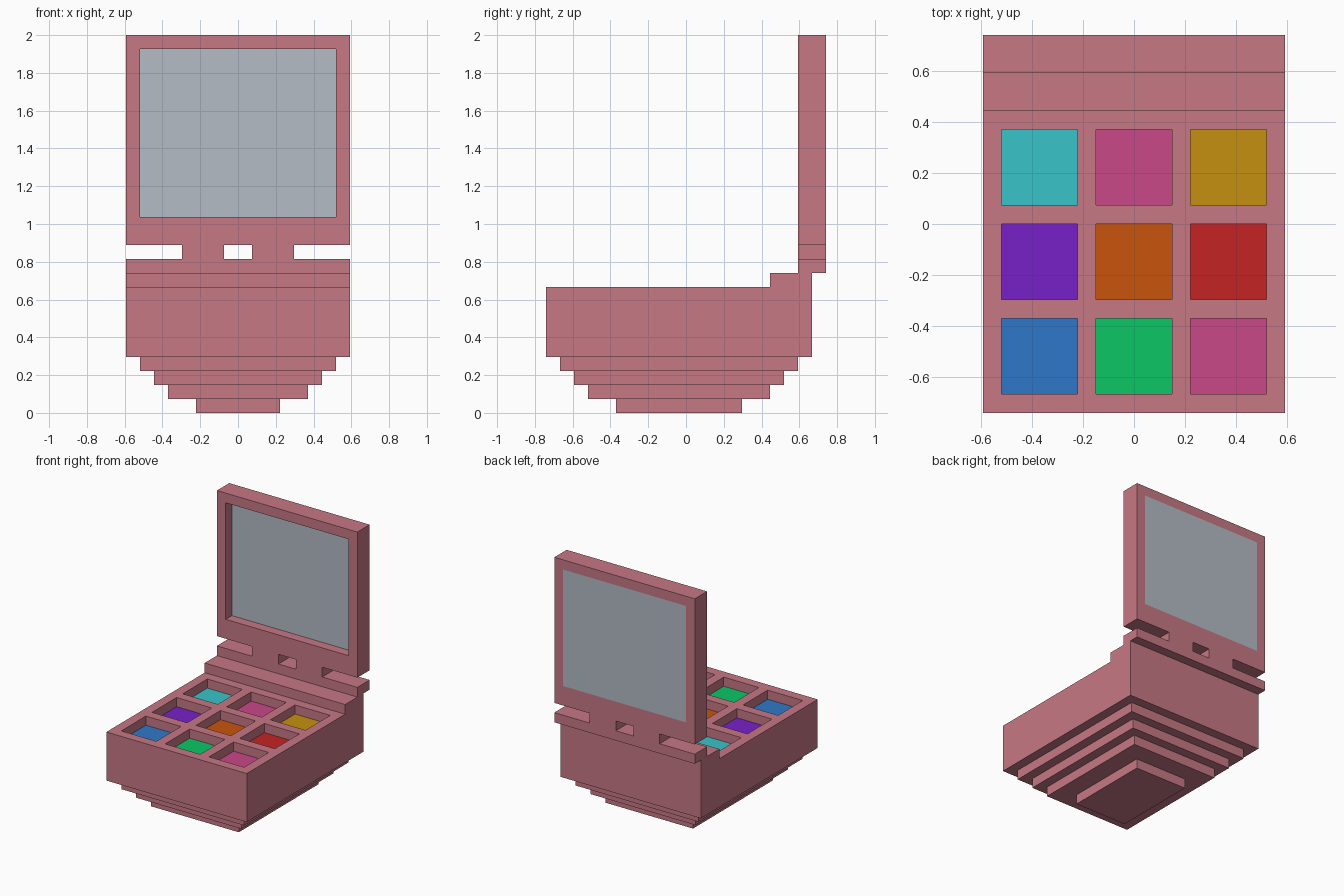
import bpy
import bmesh

U = 2 / 27  # one block of the design grid

cube = bpy.data.objects.get("Cube")
if cube:
    bpy.data.objects.remove(cube, do_unlink=True)


def material(name, r, g, b):
    """Flat material from 0-255 sRGB values."""
    lin = [c / 12.92 if c <= 0.04045 else ((c + 0.055) / 1.055) ** 2.4
           for c in (r / 255, g / 255, b / 255)] + [1.0]
    m = bpy.data.materials.new(name)
    m.use_nodes = True
    m.diffuse_color = lin
    bsdf = next(n for n in m.node_tree.nodes if n.type == 'BSDF_PRINCIPLED')
    bsdf.inputs["Base Color"].default_value = lin
    bsdf.inputs["Roughness"].default_value = 0.8
    return m


def finish(name, bm, mat):
    mesh = bpy.data.meshes.new(name)
    bm.to_mesh(mesh)
    bm.free()
    mesh.materials.append(mat)
    obj = bpy.data.objects.new(name, mesh)
    bpy.context.collection.objects.link(obj)
    return obj


def box(name, x, y, z, mat):
    """Box from (min, max) pairs in blocks."""
    bm = bmesh.new()
    bmesh.ops.create_cube(bm, size=1)
    for v in bm.verts:
        for axis, (lo, hi) in enumerate((x, y, z)):
            v.co[axis] = (hi if v.co[axis] > 0 else lo) * U
    return finish(name, bm, mat)


def pierced_plate(name, a_cuts, b_cuts, is_open, place, thickness, mat):
    """Grid of faces with openings left out, thickened behind its front."""
    bm = bmesh.new()
    grid = [[bm.verts.new([c * U for c in place(a, b)]) for b in b_cuts]
            for a in a_cuts]
    for i in range(len(a_cuts) - 1):
        for j in range(len(b_cuts) - 1):
            if not is_open(i, j):
                bm.faces.new((grid[i][j], grid[i + 1][j],
                              grid[i + 1][j + 1], grid[i][j + 1]))
    bmesh.ops.delete(bm, geom=[v for v in bm.verts if not v.link_faces],
                     context='VERTS')
    obj = finish(name, bm, mat)
    mod = obj.modifiers.new("thickness", 'SOLIDIFY')
    mod.thickness = thickness * U
    mod.offset = -1
    return obj


pink = material("dusty pink", 198, 120, 133)
glass = material("pale grey", 180, 188, 197)
cyan = material("cyan", 56, 196, 200)
magenta = material("magenta", 200, 72, 135)
gold = material("gold", 198, 144, 16)
purple = material("purple", 119, 33, 200)
orange = material("orange", 200, 85, 13)
red = material("red", 196, 35, 35)
blue = material("blue", 47, 121, 200)
green = material("green", 12, 198, 101)

# Stepped underside: half width, front, back of each layer
steps = [(3, -5, 4), (5, -7, 6), (6, -8, 7), (7, -9, 8)]
for k, (half, front, back) in enumerate(steps):
    box(f"base_step_{k + 1}", (-half, half), (front, back), (k, k + 1), pink)

# Case body and the rim with nine wells
box("case_body", (-8, 8), (-10, 9), (4, 8), pink)
well_x = [-8, -7, -3, -2, 2, 3, 7, 8]
well_y = [-10, -9, -5, -4, 0, 1, 5, 9]
pierced_plate("case_rim", well_x, well_y,
              lambda i, j: i % 2 == 1 and j % 2 == 1,
              lambda a, b: (a, b, 9), 1, pink)

# Coloured pads in the wells, front row first
pads = [(blue, green, magenta), (purple, orange, red), (cyan, magenta, gold)]
for row, mats in enumerate(pads):
    for col, mat in enumerate(mats):
        x, y = well_x[2 * col + 1], well_y[2 * row + 1]
        box(f"{mat.name}_pad_{row + 1}_{col + 1}",
            (x, x + 4), (y, y + 4), (8, 8.06), mat)

# Raised ledge behind the wells
box("back_ledge", (-8, 8), (6, 9), (9, 10), pink)

# Upright lid: hinge bar, two hinge pegs and window frame in one piece
lid_x = [-8, -7, -4, -1, 1, 4, 7, 8]
lid_z = [10, 11, 12, 14, 26, 27]


def lid_opening(i, j):
    if j == 1:                  # gaps beside and between the pegs
        return i not in (2, 4)
    return j == 3 and 0 < i < 6  # window


pierced_plate("lid_frame", lid_x, lid_z, lid_opening,
              lambda a, b: (a, 8, b), 2, pink)

# Mirror panel, recessed in front and flush at the back
box("mirror_panel", (-7, 7), (9, 10), (14, 26), glass)
